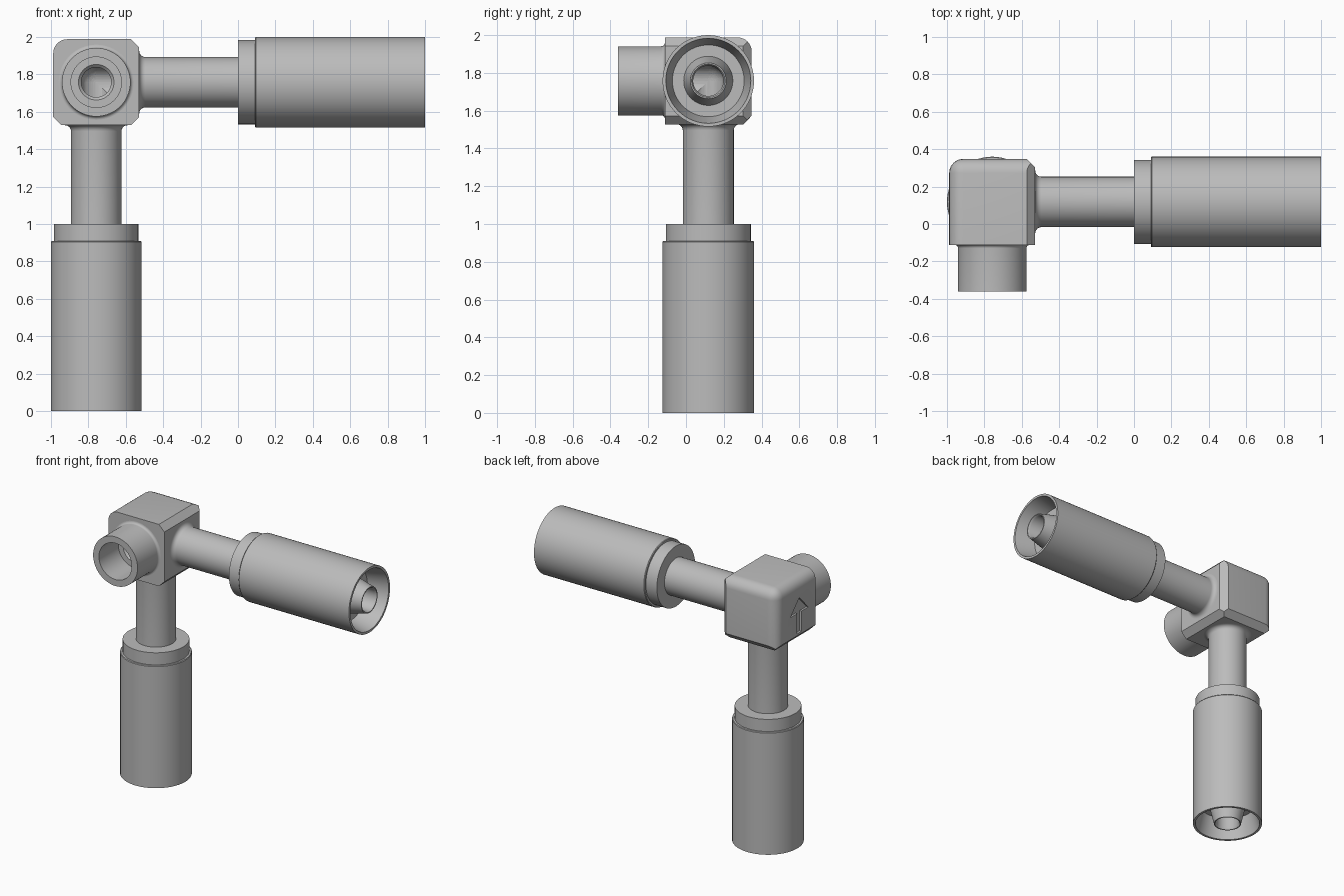
import bpy, bmesh, math
from mathutils import Vector, Matrix

if "Cube" in bpy.data.objects:
    bpy.data.objects.remove(bpy.data.objects["Cube"], do_unlink=True)

CENTRE = Vector((-0.758, 0.118, 1.758))
HALF = 0.23
BORE = 0.08
RIGHT, DOWN, FRONT = Vector((1, 0, 0)), Vector((0, 0, -1)), Vector((0, -1, 0))

grey = bpy.data.materials.new("plain grey")
grey.use_nodes = True
grey.diffuse_color = (0.5, 0.5, 0.5, 1)
grey.node_tree.nodes["Principled BSDF"].inputs["Base Color"].default_value = grey.diffuse_color


def finish(name, bm, helper=False):
    bmesh.ops.recalc_face_normals(bm, faces=bm.faces)
    mesh = bpy.data.meshes.new(name)
    bm.to_mesh(mesh)
    bm.free()
    mesh.materials.append(grey)
    obj = bpy.data.objects.new(name, mesh)
    bpy.context.collection.objects.link(obj)
    obj.location = CENTRE
    if helper:
        obj.hide_render = True
        obj.hide_viewport = True
    else:
        smooth(obj)
    return obj


def smooth(obj):
    bpy.ops.object.select_all(action='DESELECT')
    obj.select_set(True)
    bpy.context.view_layer.objects.active = obj
    bpy.ops.object.shade_smooth_by_angle(angle=math.radians(30))


def lathe(name, profile, direction, closed=True, helper=False):
    """Spin (radius, distance) points about an axis leaving the block centre."""
    bm = bmesh.new()
    verts = [bm.verts.new((r, 0, d)) for r, d in profile]
    pairs = list(zip(verts, verts[1:]))
    if closed:
        pairs.append((verts[-1], verts[0]))
    edges = [bm.edges.new(p) for p in pairs]
    bmesh.ops.spin(bm, geom=verts + edges, cent=(0, 0, 0), axis=(0, 0, 1),
                   angle=math.tau, steps=64, use_merge=True)
    bmesh.ops.remove_doubles(bm, verts=bm.verts, dist=0.0001)
    turn = direction.to_track_quat('Z', 'Y').to_matrix().to_4x4()
    bmesh.ops.transform(bm, matrix=turn, verts=bm.verts)
    return finish(name, bm, helper)


def fillet(radius, size):
    """Concave blend from the block face up to a tube of the given radius."""
    angles = [math.radians(a) for a in range(0, 91, 15)]
    return [(radius + size * (1 - math.sin(a)), HALF + size * (1 - math.cos(a)))
            for a in angles]


# Two hose arms: pipe, collar, open sleeve and tapered inner nipple
END = 1.758
arm = [(BORE, HALF - 0.01), (0.165, HALF - 0.01)] + fillet(0.135, 0.032) + [
    (0.135, 0.758), (0.225, 0.758), (0.225, 0.848), (0.238, 0.848), (0.242, 0.853),
    (0.242, END), (0.225, END), (0.19, END - 0.15), (0.13, END - 0.15),
    (0.095, END), (0.088, END), (BORE, END - 0.015)]
lathe("right_hose_arm", arm, RIGHT)
lathe("lower_hose_arm", arm, DOWN)

# Front socket with a counterbore
socket = [(BORE, HALF - 0.01), (0.2, HALF - 0.01)] + fillet(0.183, 0.018) + [
    (0.183, 0.478), (0.135, 0.478), (0.135, 0.25), (0.095, 0.25), (BORE, 0.235)]
lathe("front_socket", socket, FRONT)

# Corner block: three rounded edges, the rest chamfered except at the front
bm = bmesh.new()
bmesh.ops.create_cube(bm, size=HALF * 2)
corner = min(bm.verts, key=lambda v: v.co.dot(Vector((1, -1, -1))))
bmesh.ops.bevel(bm, geom=list(corner.link_edges), offset=0.075, segments=6,
                profile=0.5, affect='EDGES')
for n in ((1, 0, 1), (-1, 0, -1), (1, 0, -1), (1, 1, 0), (0, 1, -1)):
    normal = Vector(n).normalized()
    bmesh.ops.bisect_plane(bm, geom=bm.verts[:] + bm.edges[:] + bm.faces[:],
                           plane_co=normal * (HALF * 2 - 0.045) / math.sqrt(2),
                           plane_no=normal, clear_outer=True)
    bmesh.ops.holes_fill(bm, edges=[e for e in bm.edges if e.is_boundary], sides=0)
block = finish("corner_block", bm)

# Bores that meet inside the block, each with a domed end
dome = [(BORE * math.cos(a), -BORE * math.sin(a))
        for a in (math.radians(d) for d in range(90, -1, -10))]
cutters = [lathe("bore_cutter", dome + [(BORE, 0.4), (0, 0.4)], way, False, True)
           for way in (RIGHT, DOWN, FRONT)]

# Shallow upward arrow engraved in the side face
outline = [(-0.025, -0.17), (0.025, -0.17), (0.025, -0.02), (0.105, -0.02),
           (0, 0.09), (-0.105, -0.02), (-0.025, -0.02)]
bm = bmesh.new()
face = bm.faces.new([bm.verts.new((-HALF - 0.02, y - 0.04, z)) for y, z in outline])
extruded = bmesh.ops.extrude_face_region(bm, geom=[face])["geom"]
bmesh.ops.translate(bm, vec=(0.035, 0, 0),
                    verts=[v for v in extruded if isinstance(v, bmesh.types.BMVert)])
cutters.append(finish("arrow_cutter", bm, True))

for cutter in cutters:
    cut = block.modifiers.new("cut", 'BOOLEAN')
    cut.operation = 'DIFFERENCE'
    cut.solver = 'EXACT'
    cut.object = cutter

# Apply the cuts and drop the cutters
bpy.context.view_layer.update()
depsgraph = bpy.context.evaluated_depsgraph_get()
cut_mesh = bpy.data.meshes.new_from_object(block.evaluated_get(depsgraph))
block.modifiers.clear()
block.data = cut_mesh
for cutter in cutters:
    bpy.data.objects.remove(cutter, do_unlink=True)
smooth(block)
